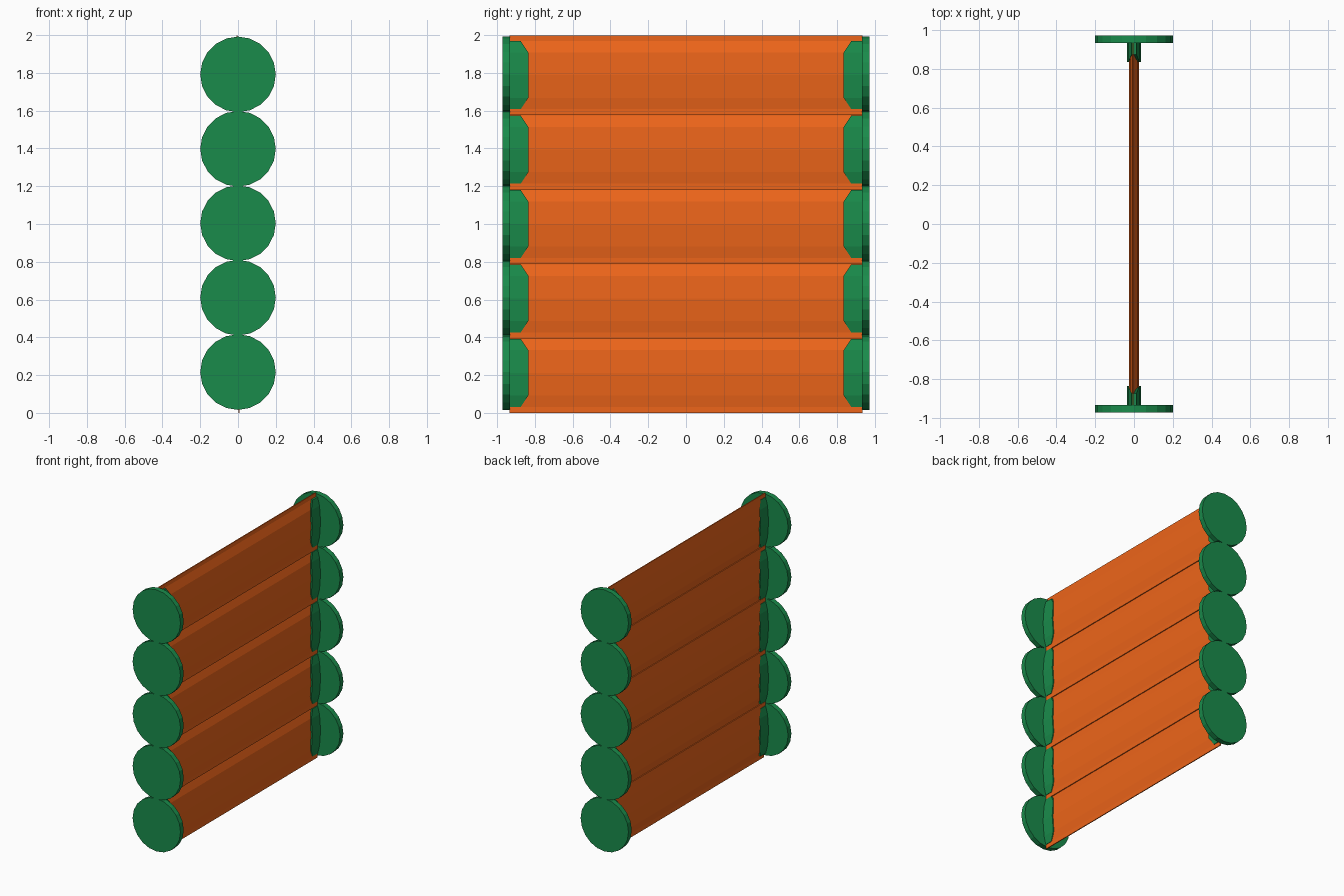
import bpy, bmesh, math

if "Cube" in bpy.data.objects:
    bpy.data.objects.remove(bpy.data.objects["Cube"])

PITCH, Z0, COUNT = 0.394, 0.212, 5


def material(name, color):
    m = bpy.data.materials.new(name)
    m.diffuse_color = color
    m.use_nodes = True
    m.node_tree.nodes["Principled BSDF"].inputs["Base Color"].default_value = m.diffuse_color
    return m


orange = material("orange", (0.85, 0.13, 0.01, 1))
green = material("green", (0.01, 0.26, 0.07, 1))


def prism(name, pts, y0, y1, z, mat):
    """Extrude an x-z profile along y."""
    bm = bmesh.new()
    f = bm.faces.new([bm.verts.new((x, y0, pz + z)) for x, pz in pts])
    ext = bmesh.ops.extrude_face_region(bm, geom=[f])
    bmesh.ops.translate(bm, vec=(0, y1 - y0, 0),
                        verts=[v for v in ext["geom"] if isinstance(v, bmesh.types.BMVert)])
    bmesh.ops.recalc_face_normals(bm, faces=bm.faces)
    me = bpy.data.meshes.new(name)
    bm.to_mesh(me)
    bm.free()
    me.materials.append(mat)
    ob = bpy.data.objects.new(name, me)
    bpy.context.collection.objects.link(ob)
    return ob


# Lens-shaped blade with overlapping lips: upper lip at -x, lower lip at +x
blade = [(-0.009, 0.21), (-0.002, 0.21), (-0.002, 0.18), (0.018, 0.12), (0.025, 0.0),
         (0.018, -0.12), (0.009, -0.18), (0.009, -0.212), (0.002, -0.212),
         (0.002, -0.18), (-0.018, -0.12), (-0.027, 0.0), (-0.018, 0.12), (-0.009, 0.18)]
# End sleeve that wraps the blade
half = [(0.012, 0.18), (0.028, 0.12), (0.037, 0.0), (0.028, -0.12), (0.012, -0.18)]
sleeve = half + [(-x, z) for x, z in reversed(half)]
disc = [(0.2 * math.cos(i * math.tau / 20), 0.2 * math.sin(i * math.tau / 20)) for i in range(20)]

for i in range(COUNT):
    z = Z0 + i * PITCH
    prism(f"slat_{i}", blade, -0.935, 0.935, z, orange)
    for side, s in (("front", -1), ("back", 1)):
        prism(f"end_disc_{side}_{i}", disc, s * 0.933, s * 0.972, z + 0.004, green)
        clip = prism(f"end_clip_{side}_{i}", sleeve, s * 0.835, s * 0.94, z, green)
        # Chamfer the inner upper and lower corners
        for v in clip.data.vertices:
            if abs(v.co.z - z) > 0.15 and abs(v.co.y) < 0.9:
                v.co.y = s * 0.875
